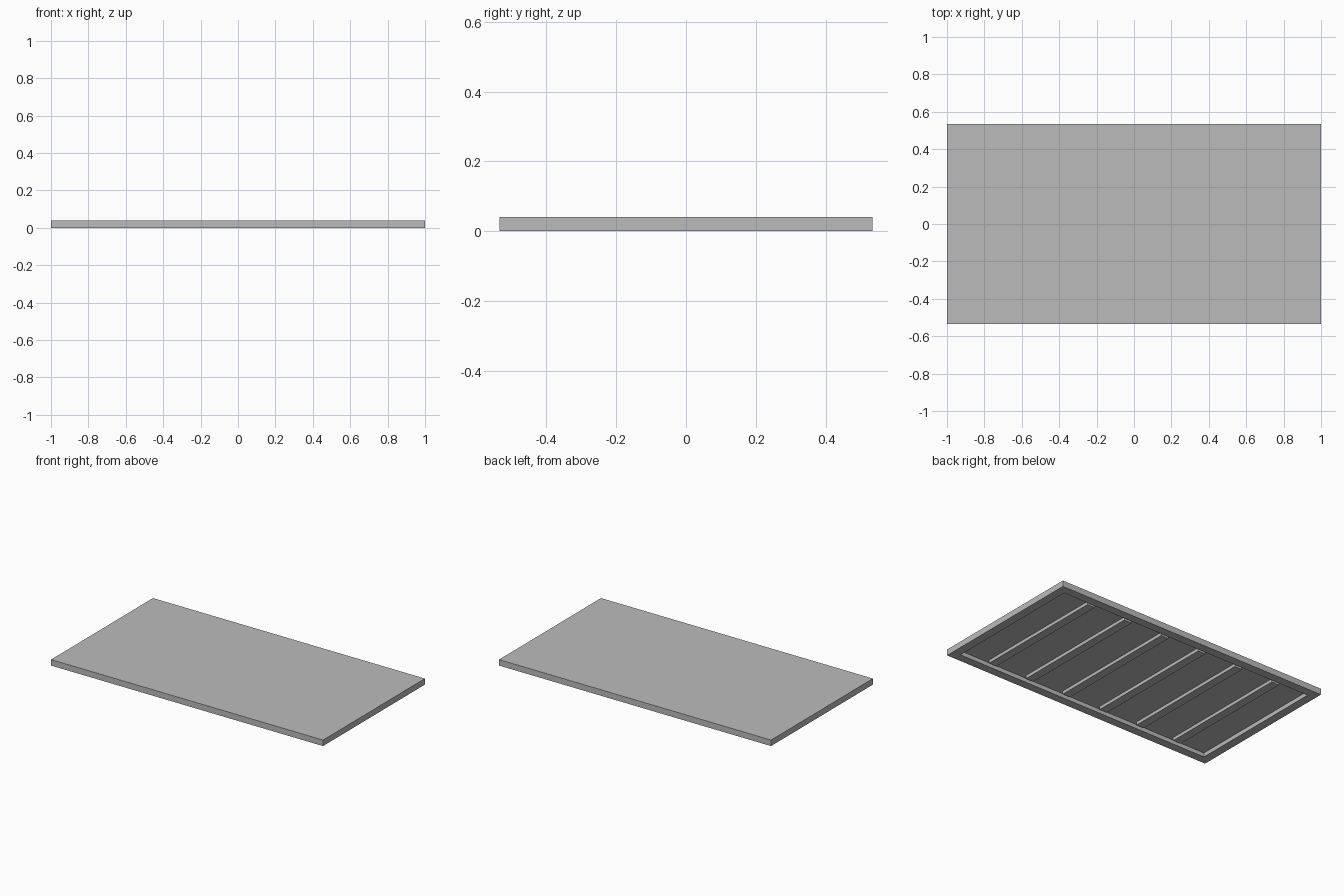
import bpy
import bmesh

if "Cube" in bpy.data.objects:
    bpy.data.objects.remove(bpy.data.objects["Cube"], do_unlink=True)

LENGTH, DEPTH, HEIGHT = 2.0, 1.07, 0.04
RIM = 0.08          # width of the border under the panel
RECESS = 0.027      # depth of the hollow underside
RIB_WIDTH = 0.057
RIB_INSET = 0.006   # ribs sit slightly above the rim
BAYS = 7

grey = bpy.data.materials.new("plain grey")
grey.use_nodes = True
colour = (0.5, 0.5, 0.5, 1)
grey.diffuse_color = colour
grey.node_tree.nodes["Principled BSDF"].inputs["Base Color"].default_value = colour


def box(bm, size, centre):
    verts = bmesh.ops.create_cube(bm, size=1)["verts"]
    bmesh.ops.scale(bm, vec=size, verts=verts)
    bmesh.ops.translate(bm, vec=centre, verts=verts)


def finish(bm, name):
    bmesh.ops.recalc_face_normals(bm, faces=bm.faces)
    mesh = bpy.data.meshes.new(name)
    bm.to_mesh(mesh)
    bm.free()
    mesh.materials.append(grey)
    obj = bpy.data.objects.new(name, mesh)
    bpy.context.collection.objects.link(obj)
    return obj


# Panel with a hollow underside: inset the bottom face and push it up
bm = bmesh.new()
box(bm, (LENGTH, DEPTH, HEIGHT), (0, 0, HEIGHT / 2))
bm.normal_update()
bottom = min(bm.faces, key=lambda f: f.calc_center_median().z)
bmesh.ops.inset_region(bm, faces=[bottom], thickness=RIM)
floor = bmesh.ops.extrude_discrete_faces(bm, faces=[bottom])["faces"][0]
bmesh.ops.translate(bm, vec=(0, 0, RECESS), verts=floor.verts)
finish(bm, "panel")

# Evenly spaced cross ribs inside the hollow
rib_height = RECESS - RIB_INSET
for i in range(1, BAYS):
    bm = bmesh.new()
    x = -LENGTH / 2 + i * LENGTH / BAYS
    box(bm, (RIB_WIDTH, DEPTH - 2 * RIM, rib_height),
        (x, 0, RIB_INSET + rib_height / 2))
    finish(bm, f"cross_rib_{i}")
